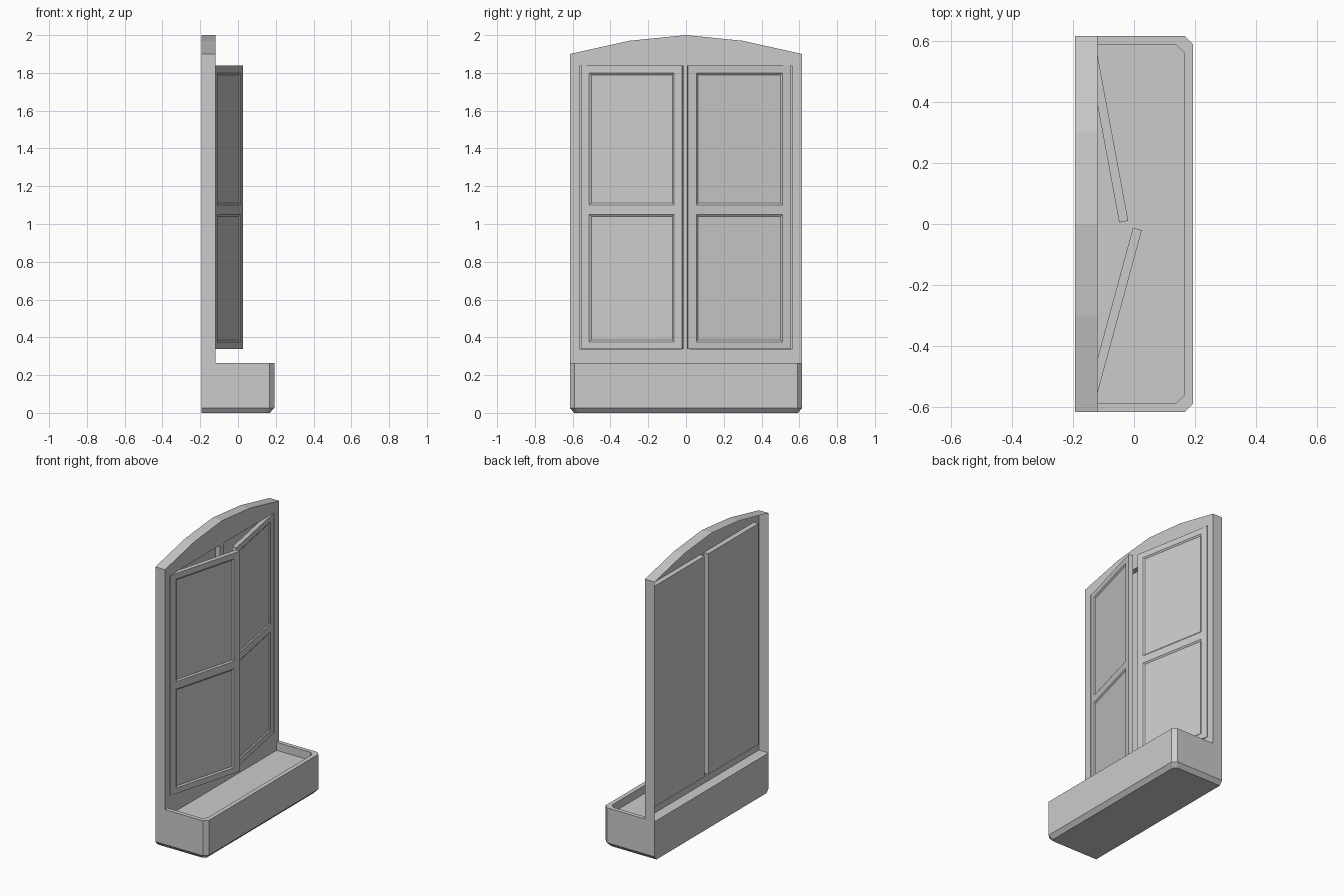
import bpy, bmesh
from math import sin, cos, radians

if "Cube" in bpy.data.objects:
    bpy.data.objects.remove(bpy.data.objects["Cube"])

BACK, FRONT, NICHE, NOSE = -0.193, -0.12, -0.155, 0.193
W, Z_BASE, Z0, Z1 = 0.615, 0.265, 0.335, 1.84


def finish(bm, name):
    bmesh.ops.remove_doubles(bm, verts=bm.verts, dist=0.0001)
    bmesh.ops.recalc_face_normals(bm, faces=bm.faces)
    me = bpy.data.meshes.new(name)
    bm.to_mesh(me)
    bm.free()
    ob = bpy.data.objects.new(name, me)
    bpy.context.collection.objects.link(ob)
    return ob


def face(bm, pts):
    return bm.faces.new([bm.verts.new(p) for p in pts])


def bridge(bm, a, b, closed=True):
    n = len(a)
    for i in range(n if closed else n - 1):
        j = (i + 1) % n
        face(bm, [a[i], a[j], b[j], b[i]])


def rect(x, y0, y1, z0, z1):
    return [(x, y0, z0), (x, y1, z0), (x, y1, z1), (x, y0, z1)]


# Arched surround: open-backed shell with two door niches
bm = bmesh.new()
arch = [(W, 1.9), (0.3, 1.97), (0, 2.0), (-0.3, 1.97), (-W, 1.9)]
rim = [(W, Z_BASE)] + arch + [(-W, Z_BASE)]
bridge(bm, [(FRONT, y, z) for y, z in rim], [(BACK, y, z) for y, z in rim], False)
face(bm, [(FRONT, y, z) for y, z in [(-W, Z1), (-0.56, Z1), (-0.02, Z1), (0.02, Z1),
                                     (0.56, Z1), (W, Z1)] + arch])
face(bm, [(FRONT, y, Z_BASE) for y in (-W, W)] +
     [(FRONT, y, Z0) for y in (W, 0.56, 0.02, -0.02, -0.56, -W)])
for y0, y1 in ((-W, -0.56), (-0.02, 0.02), (0.56, W)):
    face(bm, rect(FRONT, y0, y1, Z0, Z1))
for y0, y1 in ((-0.56, -0.02), (0.02, 0.56)):
    bridge(bm, rect(FRONT, y0, y1, Z0, Z1), rect(NICHE, y0, y1, Z0, Z1))
    face(bm, rect(NICHE, y0, y1, Z0, Z1))
finish(bm, "arched_surround")


# Base tray: chamfered body with a sunken floor
def outline(back, nose, w, c, z):
    return [(back, -w, z), (nose - c, -w, z), (nose, -w + c, z),
            (nose, w - c, z), (nose - c, w, z), (back, w, z)]


bm = bmesh.new()
loops = [outline(BACK, NOSE - 0.025, W - 0.022, 0.02, 0),
         outline(BACK, NOSE, W, 0.026, 0.027),
         outline(BACK, NOSE, W, 0.026, Z_BASE),
         outline(FRONT, NOSE - 0.03, W - 0.028, 0.026, Z_BASE),
         outline(FRONT, NOSE - 0.03, W - 0.028, 0.026, 0.21)]
for a, b in zip(loops, loops[1:]):
    bridge(bm, a, b)
face(bm, loops[0])
face(bm, loops[-1])
finish(bm, "base_tray")


# Doors: slabs with two sunken panels, hinged at the outer edge and left ajar
def door(name, side, angle):
    w, t = 0.555, 0.03
    ys = [0, 0.045, w - 0.045, w]
    zs = [Z0 + 0.002, 0.375, 1.05, 1.1, 1.8, Z1 - 0.002]
    bm = bmesh.new()
    panels = []
    for i in range(3):
        for j in range(5):
            f = face(bm, rect(0, ys[i], ys[i + 1], zs[j], zs[j + 1]))
            if i == 1 and j in (1, 3):
                panels.append(f)
    bmesh.ops.remove_doubles(bm, verts=bm.verts, dist=0.0001)
    bridge(bm, rect(0, 0, w, zs[0], zs[-1]), rect(-t, 0, w, zs[0], zs[-1]))
    face(bm, rect(-t, 0, w, zs[0], zs[-1]))
    bm.normal_update()
    bmesh.ops.inset_individual(bm, faces=panels, thickness=0.014, depth=-0.007)
    a = radians(angle)
    for v in bm.verts:
        x, y = v.co.x, v.co.y
        v.co.x = FRONT + x * cos(a) + y * sin(a)
        v.co.y = side * (0.556 - y * cos(a) + x * sin(a))
    finish(bm, name)


door("left_door", -1, 15.2)
door("right_door", 1, 10.5)
